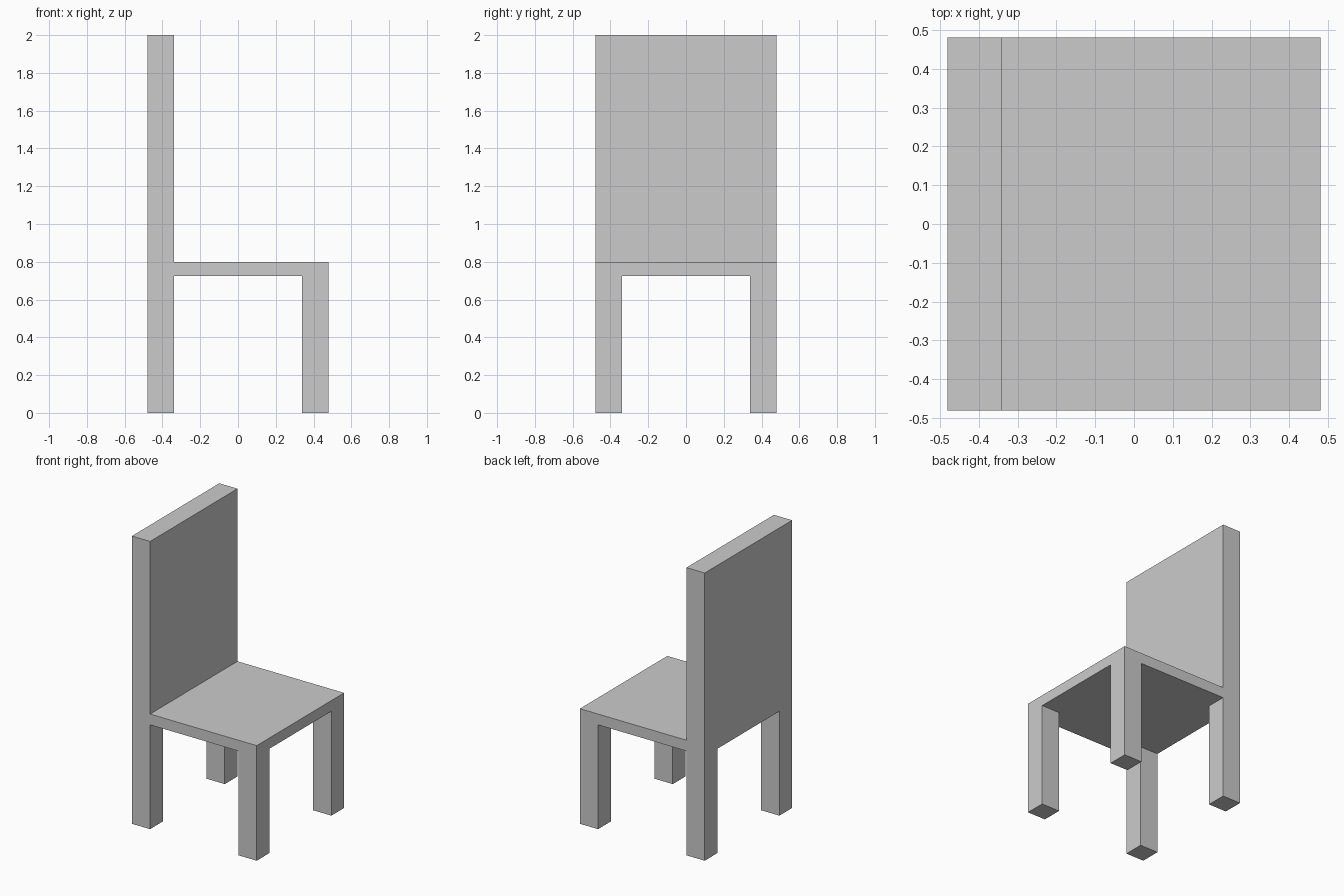
import bpy, bmesh, math

if "Cube" in bpy.data.objects:
    bpy.data.objects.remove(bpy.data.objects["Cube"])

XS = (-0.48, -0.34, 0.34, 0.48)
YS = (-0.48, -0.34, 0.34, 0.48)
SEAT_BOTTOM, SEAT_TOP, BACK_TOP = 0.725, 0.80, 2.0

bm = bmesh.new()


def pull(faces, dz):
    """Extrude faces straight up or down by dz."""
    result = bmesh.ops.extrude_face_region(bm, geom=faces)
    verts = [g for g in result["geom"] if isinstance(g, bmesh.types.BMVert)]
    bmesh.ops.translate(bm, verts=verts, vec=(0, 0, dz))


def faces_at(z, test):
    """Horizontal faces at height z whose centre passes the test."""
    return [f for f in bm.faces
            if all(abs(v.co.z - z) < 1e-4 for v in f.verts)
            and test(f.calc_center_median())]


# seat slab: 3 x 3 grid of cells given thickness
grid = [[bm.verts.new((x, y, SEAT_BOTTOM)) for y in YS] for x in XS]
for i in range(3):
    for j in range(3):
        bm.faces.new((grid[i][j], grid[i + 1][j], grid[i + 1][j + 1], grid[i][j + 1]))
pull(list(bm.faces), SEAT_TOP - SEAT_BOTTOM)
bmesh.ops.recalc_face_normals(bm, faces=bm.faces)

# legs: corner cells pulled down to the floor
pull(faces_at(SEAT_BOTTOM, lambda c: abs(c.x) > 0.34 and abs(c.y) > 0.34), -SEAT_BOTTOM)

# backrest: the row of cells along -x pulled up
pull(faces_at(SEAT_TOP, lambda c: c.x < -0.34), BACK_TOP - SEAT_TOP)

# merge coplanar cells into clean flat panels
bmesh.ops.recalc_face_normals(bm, faces=bm.faces)
bmesh.ops.dissolve_limit(bm, angle_limit=math.radians(1), verts=bm.verts, edges=bm.edges)

mesh = bpy.data.meshes.new("chair")
bm.to_mesh(mesh)
bm.free()
bpy.context.collection.objects.link(bpy.data.objects.new("chair", mesh))
